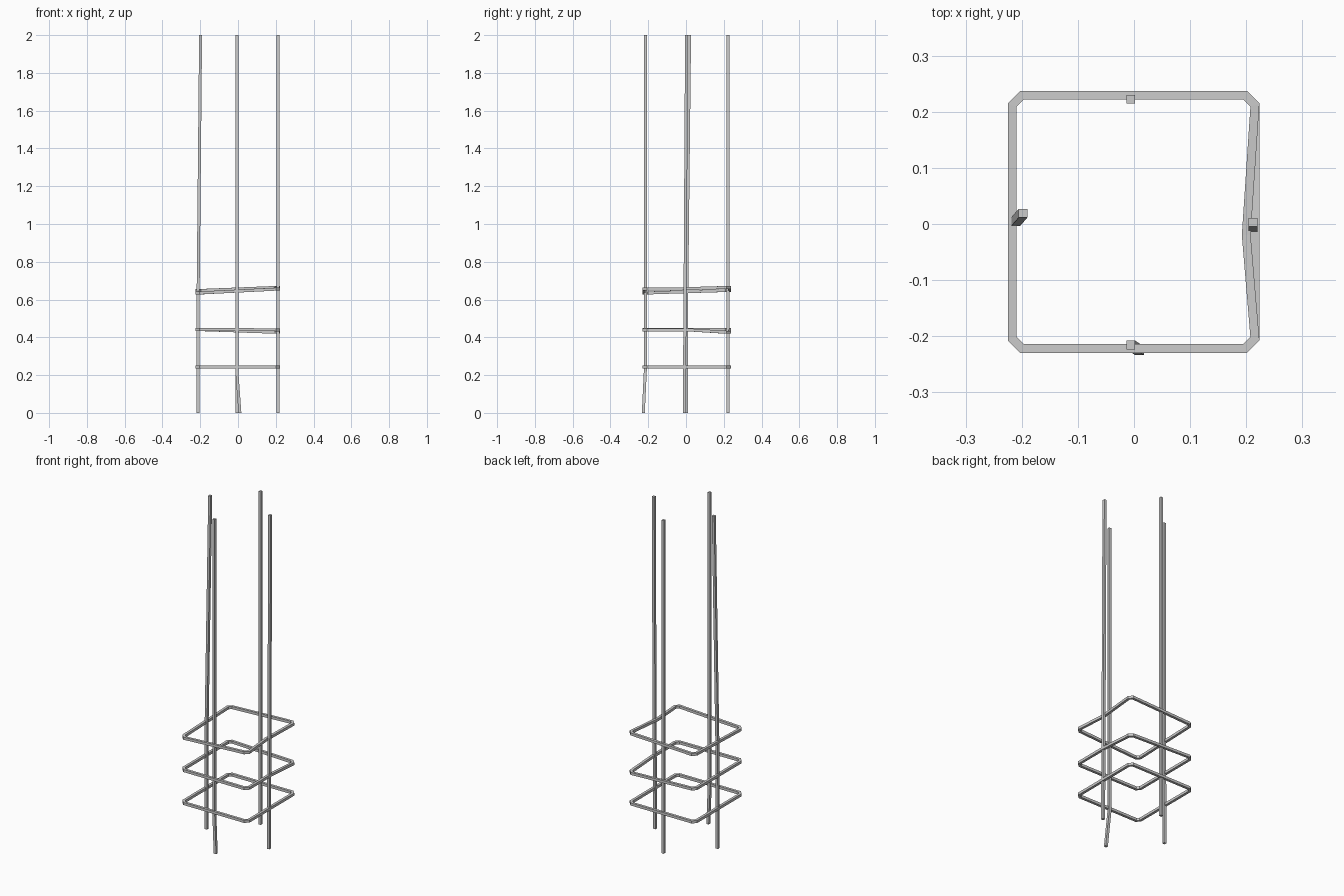
import bpy, bmesh
from mathutils import Vector

if "Cube" in bpy.data.objects:
    bpy.data.objects.remove(bpy.data.objects["Cube"])

H = 0.0078  # half thickness of the square rods


def make_object(name, sections, closed):
    """Skin a row of four-cornered sections into a rod or a loop."""
    bm = bmesh.new()
    rows = [[bm.verts.new(p) for p in s] for s in sections]
    n = len(rows)
    for i in range(n if closed else n - 1):
        a, b = rows[i], rows[(i + 1) % n]
        for j in range(4):
            k = (j + 1) % 4
            bm.faces.new((a[j], a[k], b[k], b[j]))
    if not closed:
        bm.faces.new(rows[0])
        bm.faces.new(rows[-1])
    bmesh.ops.recalc_face_normals(bm, faces=bm.faces[:])
    mesh = bpy.data.meshes.new(name)
    bm.to_mesh(mesh)
    bm.free()
    bpy.context.collection.objects.link(bpy.data.objects.new(name, mesh))


def upright(name, path):
    make_object(name, [[(x - H, y - H, z), (x + H, y - H, z),
                        (x + H, y + H, z), (x - H, y + H, z)]
                       for x, y, z in path], False)


def hoop(name, fl, fr, br, bl, right_mid):
    """Chamfered square loop; one height per corner, plus a right-side kink."""
    x0, x1, y0, y1, c = -0.217, 0.2155, -0.222, 0.2295, 0.0175
    path = [(x0 + c, y0, fl), (x1 - c, y0, fr), (x1, y0 + c, fr), right_mid,
            (x1, y1 - c, br), (x1 - c, y1, br), (x0 + c, y1, bl),
            (x0, y1 - c, bl), (x0, y0 + c, fl)]
    pts = [Vector(p) for p in path]
    sections = []
    for i, p in enumerate(pts):
        d1 = (p - pts[i - 1]).to_2d().normalized()
        d2 = (pts[(i + 1) % len(pts)] - p).to_2d().normalized()
        n1, n2 = Vector((d1.y, -d1.x)), Vector((d2.y, -d2.x))
        m = (n1 + n2).normalized()
        o = (m * H / m.dot(n1)).to_3d()
        up = Vector((0, 0, H))
        sections.append([p + o - up, p + o + up, p - o + up, p - o - up])
    make_object(name, sections, True)


# Four upright rods, slightly bent
upright("front_rod", [(0.010, -0.226, 0), (-0.006, -0.2155, 0.22), (-0.006, -0.2155, 2)])
upright("back_rod", [(-0.006, 0.2225, 0), (-0.006, 0.2225, 2)])
upright("left_rod", [(-0.212, 0.004, 0), (-0.211, 0.004, 0.64), (-0.198, 0.019, 2)])
upright("right_rod", [(0.212, -0.009, 0), (0.212, -0.005, 0.64), (0.212, 0.003, 2)])

# Three square hoops, the upper ones warped
hoop("lower_hoop", 0.243, 0.243, 0.243, 0.243, (0.2155, 0, 0.243))
hoop("middle_hoop", 0.441, 0.440, 0.427, 0.441, (0.2155, 0, 0.440))
hoop("upper_hoop", 0.635, 0.655, 0.664, 0.648, (0.200, -0.02, 0.657))
